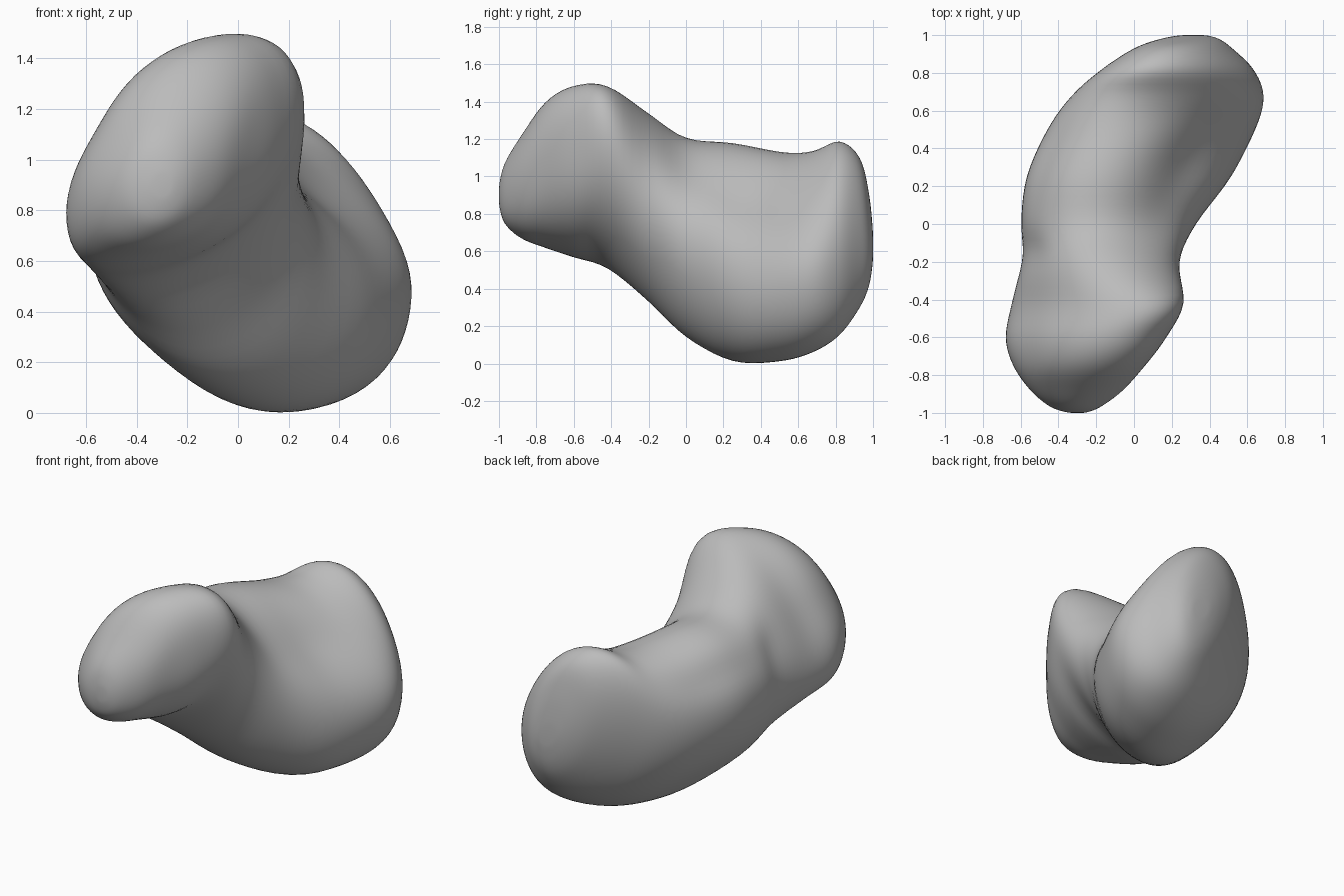
import bpy, bmesh
from math import sin, cos, pi, exp, radians
from mathutils import Vector

if "Cube" in bpy.data.objects:
    bpy.data.objects.remove(bpy.data.objects["Cube"])

SIDES = 72   # points around each ring
STEPS = 5    # rings between neighbouring stations

# Stations from head to tail: y, x low, x high, z low, z high, skew in degrees
stations = [
    (-1, -.34, -.26, .85, .95, 5),
    (-.97, -.44, -.18, .75, 1.07, 8),
    (-.88, -.55, -.06, .67, 1.22, 15),
    (-.75, -.64, .05, .62, 1.4, 22),
    (-.6, -.68, .16, .57, 1.485, 26),
    (-.42, -.65, .26, .51, 1.485, 28),
    (-.2, -.6, .24, .33, 1.34, 6),
    (0, -.6, .33, .14, 1.21, -8),
    (.25, -.57, .52, .01, 1.185, -14),
    (.5, -.46, .64, .01, 1.14, -14),
    (.68, -.33, .68, .06, 1.14, -15),
    (.82, -.17, .63, .15, 1.19, -19),
    (.93, 0, .52, .3, 1.1, -22),
    (.98, .14, .45, .42, .9, -22),
    (1, .25, .38, .55, .7, -22),
]

# Hollows, or swellings where the depth is negative:
# y, angle in degrees, y spread, angle spread, depth
hollows = [
    (.34, 52, .32, 30, .2),     # broad scoop on the body
    (-.14, 155, .1, 25, .07),   # pit beside the neck
    (.3, 152, .3, 13, .04),     # groove along the flank
    (.58, 85, .1, 25, .02),     # saddle on the ridge
    (.28, 236, .3, 26, .08),    # flattened underside
    (.62, 12, .2, 18, -.03),    # lip below the scoop
    (-.6, 142, .3, 26, .09),    # sloping brow of the head
    (-.65, 210, .2, 22, -.04),  # cheek of the head
    (-.66, -50, .26, 32, -.22), # jaw of the head
]


def spline(a, b, c, d, t):
    """Catmull-Rom blend of four station vectors."""
    return (b * 2 + (c - a) * t + (a * 2 - b * 5 + c * 4 - d) * t ** 2
            + (b * 3 - a - c * 3 + d) * t ** 3) / 2


def ring_points(row):
    """Skewed oval section with the hollows pressed in."""
    y, x0, x1, z0, z1, skew = row
    cx, cz = (x0 + x1) / 2, (z0 + z1) / 2
    for i in range(SIDES):
        t = 2 * pi * i / SIDES
        scale = 1
        for hy, ang, sy, sa, depth in hollows:
            off = (t - radians(ang) + pi) % (2 * pi) - pi
            scale -= depth * exp(-((y - hy) / sy) ** 2 - (off / radians(sa)) ** 2)
        yield Vector((cx + (x1 - x0) / 2 * cos(t) * scale, y,
                      cz + (z1 - z0) / 2 * sin(t + radians(skew)) * scale))


# Smooth the stations into closely spaced rows
keys = [Vector(s) for s in stations]
rows = []
for i in range(len(keys) - 1):
    quad = [keys[max(0, min(len(keys) - 1, i + k))] for k in (-1, 0, 1, 2)]
    rows += [spline(*quad, j / STEPS) for j in range(STEPS)]
rows.append(keys[-1])

# Skin the rings into one closed body
bm = bmesh.new()
rings = [[bm.verts.new(p) for p in ring_points(r)] for r in rows]
for a, b in zip(rings, rings[1:]):
    for i in range(SIDES):
        j = (i + 1) % SIDES
        bm.faces.new((a[i], a[j], b[j], b[i]))
for ring in (rings[0], rings[-1]):
    centre = bm.verts.new(sum((v.co for v in ring), Vector()) / SIDES)
    for i in range(SIDES):
        bm.faces.new((ring[i], ring[(i + 1) % SIDES], centre))
bmesh.ops.recalc_face_normals(bm, faces=bm.faces)
mesh = bpy.data.meshes.new("two_lobed_rock")
bm.to_mesh(mesh)
bm.free()
rock = bpy.data.objects.new("two_lobed_rock", mesh)
bpy.context.collection.objects.link(rock)

# Plain grey stone
stone = bpy.data.materials.new("grey_stone")
stone.use_nodes = True
stone.diffuse_color = (.5, .5, .5, 1)
stone.node_tree.nodes["Principled BSDF"].inputs["Base Color"].default_value = (.5, .5, .5, 1)
mesh.materials.append(stone)

# Soft worn surface
worn = rock.modifiers.new("worn", "SMOOTH")
worn.factor = .5
worn.iterations = 4
for poly in mesh.polygons:
    poly.use_smooth = True
